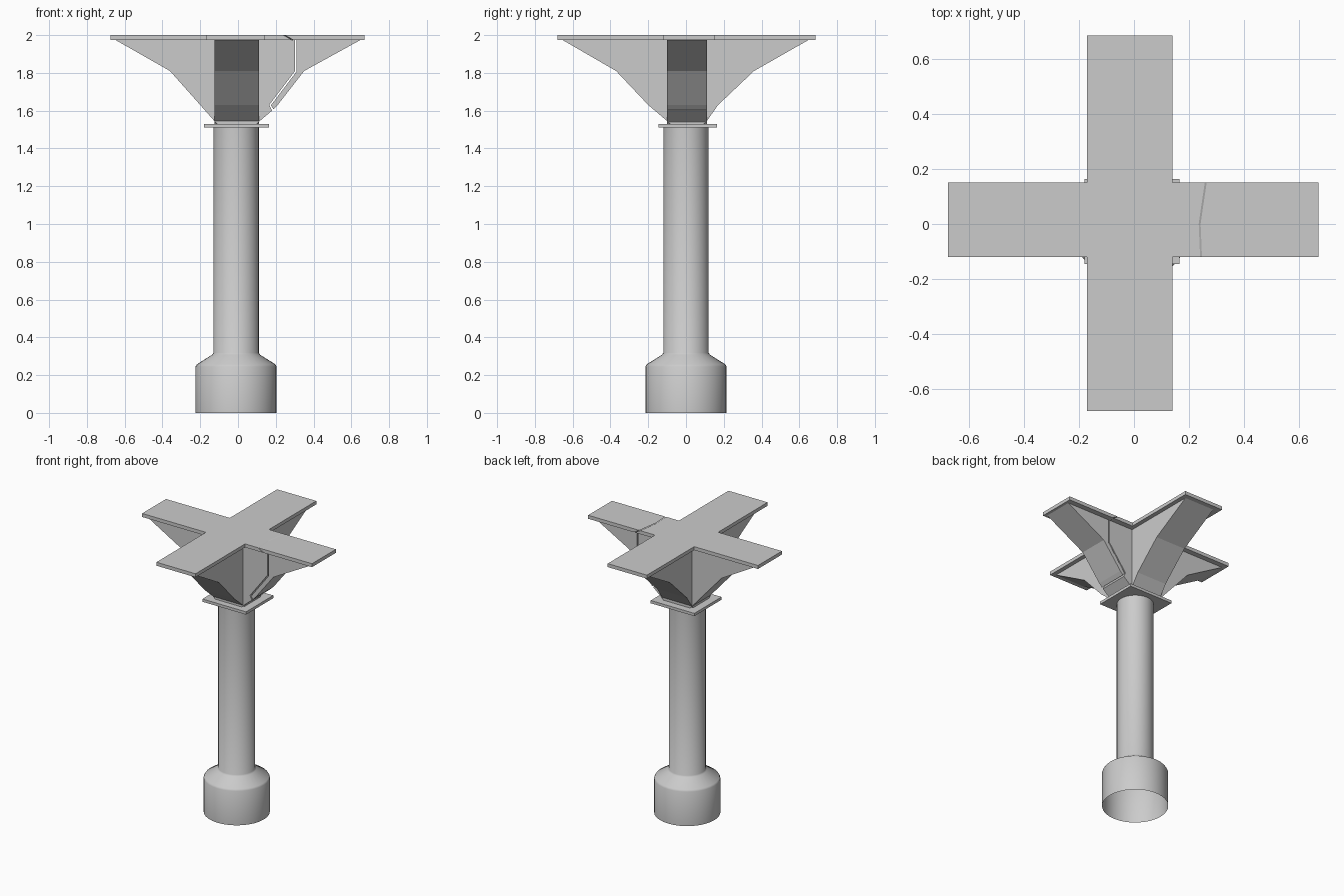
import bpy, bmesh, math

if "Cube" in bpy.data.objects:
    bpy.data.objects.remove(bpy.data.objects["Cube"])


def make_object(name, bm):
    bmesh.ops.recalc_face_normals(bm, faces=bm.faces)
    mesh = bpy.data.meshes.new(name)
    bm.to_mesh(mesh)
    bm.free()
    ob = bpy.data.objects.new(name, mesh)
    bpy.context.collection.objects.link(ob)
    bpy.ops.object.select_all(action='DESELECT')
    bpy.context.view_layer.objects.active = ob
    ob.select_set(True)
    return ob


def loft(name, a, b):
    """Closed solid between two matching outlines."""
    bm = bmesh.new()
    va = [bm.verts.new(p) for p in a]
    vb = [bm.verts.new(p) for p in b]
    n = len(va)
    bm.faces.new(va)
    bm.faces.new(vb[::-1])
    for i in range(n):
        j = (i + 1) % n
        bm.faces.new((va[i], vb[i], vb[j], va[j]))
    return make_object(name, bm)


def slab(name, outline, z0, z1):
    return loft(name, [(x, y, z0) for x, y in outline], [(x, y, z1) for x, y in outline])


def bracket_x(name, profile, y0, y1):
    return loft(name, [(x, y0, z) for x, z in profile], [(x, y1, z) for x, z in profile])


def bracket_y(name, profile, x0, x1):
    return loft(name, [(x0, y, z) for y, z in profile], [(x1, y, z) for y, z in profile])


# Turned column with flared base, open at both ends
CX, SIDES = -0.01, 32
profile = [(0.215, 0), (0.215, 0.245), (0.208, 0.257), (0.127, 0.308), (0.12, 0.318), (0.12, 1.51)]
bm = bmesh.new()
rings = [[bm.verts.new((CX + r * math.cos(2 * math.pi * i / SIDES),
                        r * math.sin(2 * math.pi * i / SIDES), z)) for i in range(SIDES)]
         for r, z in profile]
for lo, hi in zip(rings, rings[1:]):
    for i in range(SIDES):
        j = (i + 1) % SIDES
        bm.faces.new((lo[i], lo[j], hi[j], hi[i]))
make_object("column", bm)
bpy.ops.object.shade_smooth_by_angle(angle=math.radians(35))

# Square capital plate
slab("capital_plate", [(-0.18, -0.145), (0.165, -0.145), (0.165, 0.163), (-0.18, 0.163)], 1.51, 1.53)

# Crossed brackets, joined into one solid; the right arm stops at the crack
inner = bracket_x("brackets", [
    (-0.65, 1.975), (-0.36, 1.81), (-0.2, 1.63), (-0.125, 1.545), (-0.11, 1.53), (0.1, 1.53),
    (0.115, 1.545), (0.18, 1.60), (0.165, 1.63), (0.302, 1.81), (0.302, 1.975)], -0.10, 0.112)
cross = bracket_y("bracket_cross", [
    (-0.655, 1.975), (-0.37, 1.81), (-0.2, 1.63), (-0.1, 1.545), (-0.085, 1.53), (0.095, 1.53),
    (0.11, 1.545), (0.17, 1.63), (0.36, 1.81), (0.65, 1.975)], -0.125, 0.11)
bpy.context.view_layer.objects.active = inner
mod = inner.modifiers.new("join", 'BOOLEAN')
mod.operation = 'UNION'
mod.solver = 'EXACT'
mod.object = cross
bpy.ops.object.modifier_apply(modifier=mod.name)
bpy.data.objects.remove(cross)

# Broken end of the right bracket
bracket_x("broken_bracket", [
    (0.188, 1.607), (0.21, 1.63), (0.35, 1.81), (0.65, 1.975), (0.31, 1.975),
    (0.31, 1.807), (0.174, 1.628)], -0.10, 0.112)

# Cross-shaped top with a slanted crack through the right arm
crack = [(0.240, -0.12), (0.235, 0.0), (0.242, 0.05), (0.257, 0.15)]
GAP, SLANT = 0.007, 0.045
rest = [(0.14, 0.15), (0.14, 0.685), (-0.17, 0.685), (-0.17, 0.15), (-0.675, 0.15),
        (-0.675, -0.12), (-0.17, -0.12), (-0.17, -0.68), (0.14, -0.68), (0.14, -0.12)]
Z0, Z1 = 1.975, 2.0
loft("top_cross",
     [(x + SLANT, y, Z0) for x, y in crack] + [(x, y, Z0) for x, y in rest],
     [(x, y, Z1) for x, y in crack] + [(x, y, Z1) for x, y in rest])
end = [(0.67, 0.15), (0.67, -0.12)]
loft("broken_top",
     [(x + SLANT + GAP, y, Z0) for x, y in crack] + [(x, y, Z0) for x, y in end],
     [(x + GAP, y, Z1) for x, y in crack] + [(x, y, Z1) for x, y in end])
